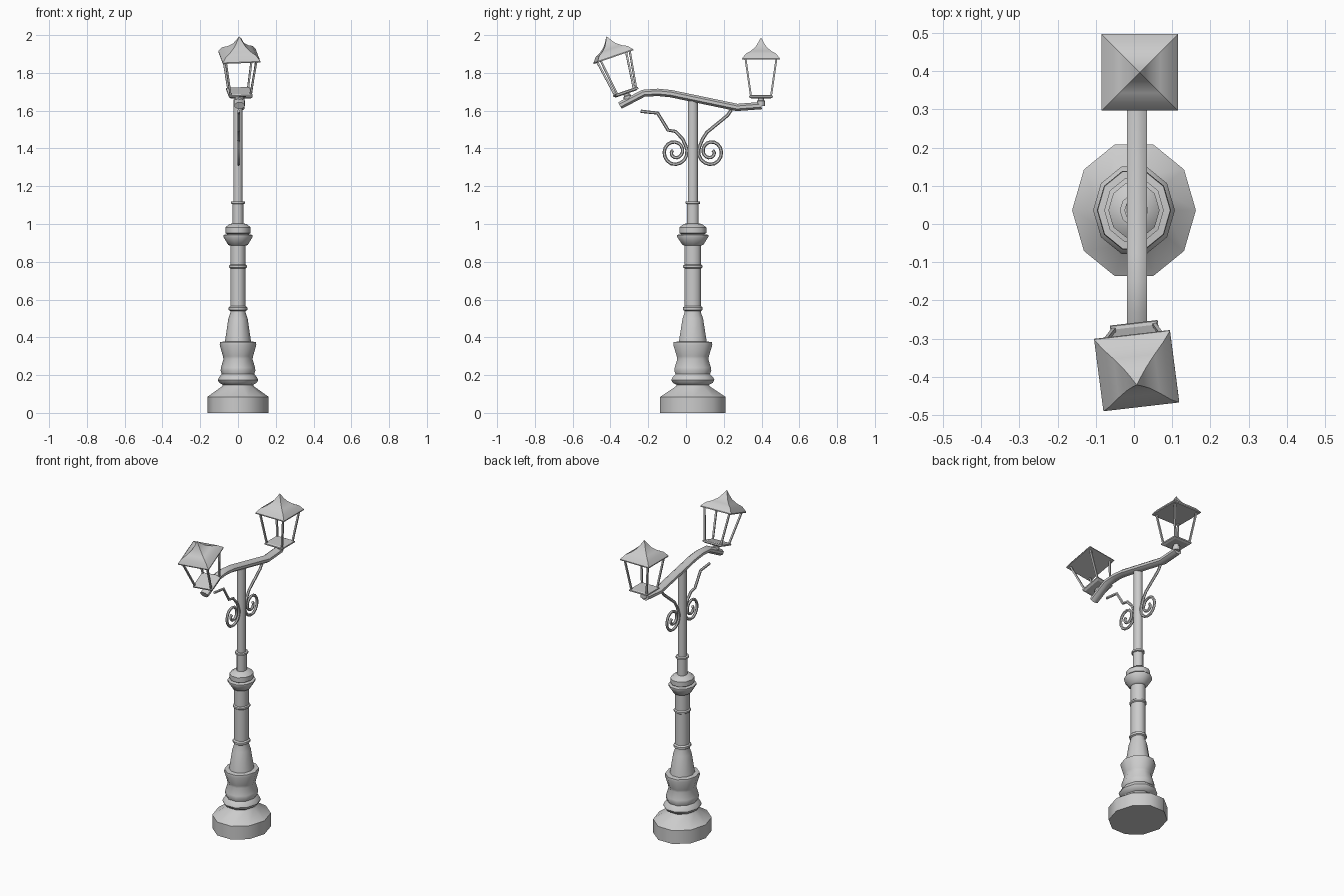
import bpy, bmesh, math
from mathutils import Vector, Matrix

if "Cube" in bpy.data.objects:
    bpy.data.objects.remove(bpy.data.objects["Cube"])

POLE_Y = 0.036


def finish(name, bm, angle=None, matrix=None):
    bmesh.ops.recalc_face_normals(bm, faces=bm.faces)
    me = bpy.data.meshes.new(name)
    bm.to_mesh(me)
    bm.free()
    ob = bpy.data.objects.new(name, me)
    bpy.context.collection.objects.link(ob)
    if matrix:
        ob.matrix_world = matrix
    if angle:
        bpy.ops.object.select_all(action='DESELECT')
        ob.select_set(True)
        bpy.context.view_layer.objects.active = ob
        bpy.ops.object.shade_smooth_by_angle(angle=math.radians(angle))
    return ob


def skin(bm, rings):
    """Join rings of points with quads and cap both ends."""
    vr = [[bm.verts.new(p) for p in r] for r in rings]
    n = len(vr[0])
    for a, b in zip(vr, vr[1:]):
        for i in range(n):
            j = (i + 1) % n
            bm.faces.new((a[i], a[j], b[j], b[i]))
    bm.faces.new(vr[0][::-1])
    bm.faces.new(vr[-1])


def lathe(profile, sides, phase=0.0, sy=1.0, scale=1.0):
    rings = []
    for r, z in profile:
        rings.append([(r * scale * math.cos(phase + 2 * math.pi * i / sides),
                       r * scale * sy * math.sin(phase + 2 * math.pi * i / sides), z)
                      for i in range(sides)])
    return rings


def square(profile):
    # half-width profile turned into a four-sided solid
    return lathe(profile, 4, math.pi / 4, 1, math.sqrt(2))


def sweep(name, path, rx, rn, sides, x=0.0, angle=40):
    """Tube along a (y, z) path."""
    pts = [Vector(p) for p in path]
    rings = []
    for k, p in enumerate(pts):
        d = (pts[min(k + 1, len(pts) - 1)] - pts[max(k - 1, 0)]).normalized()
        nrm = Vector((-d.y, d.x))
        ring = []
        for i in range(sides):
            a = 2 * math.pi * (i + 0.5) / sides
            q = p + nrm * rn * math.sin(a)
            ring.append((x + rx * math.cos(a), q.x, q.y))
        rings.append(ring)
    bm = bmesh.new()
    skin(bm, rings)
    return finish(name, bm, angle)


# Turned post: ten-sided, slightly deeper than wide
post = [(.162, 0), (.162, .085), (.085, .14), (.08, .148), (.1, .16), (.107, .175),
        (.1, .19), (.086, .205), (.092, .225), (.09, .24), (.077, .285), (.08, .3),
        (.097, .36), (.095, .375), (.069, .378), (.051, .5), (.041, .53), (.041, .54),
        (.049, .545), (.049, .558), (.041, .565), (.041, .765), (.048, .77),
        (.048, .78), (.041, .785), (.041, .885), (.052, .89), (.078, .932),
        (.078, .942), (.058, .946), (.067, .952), (.067, .982), (.045, 1.0),
        (.029, 1.003), (.029, 1.105), (.037, 1.108), (.037, 1.118), (.025, 1.12),
        (.025, 1.66)]
bm = bmesh.new()
skin(bm, lathe(post, 10, 0, 1.12))
finish("post", bm, 40, Matrix.Translation((0, POLE_Y, 0)))

# Bent cross arm
sweep("cross_arm", [(-.35, 1.627), (-.225, 1.692), (-.15, 1.697), (-.08, 1.69),
                    (.27, 1.617), (.4, 1.627)], .028, .021, 8, x=.008)


# Scroll brackets: a spiral that runs out into a stem
def scroll(name, side, stem):
    cy, cz = POLE_Y + side * .094, 1.383
    path = list(stem)
    for k in range(27):
        t = k / 26
        a = math.radians(150 + 600 * t)
        r = .064 * (1 - t) ** .8 + .012
        r = min(r, .064)
        path.append((cy + side * r * math.cos(a), cz + r * 1.05 * math.sin(a)))
    sweep(name, path, .008, .009, 6, x=.003)


scroll("scroll_back", 1, [(.24, 1.605), (.22, 1.575), (.165, 1.53), (.11, 1.485), (.088, 1.45)])
scroll("scroll_front", -1, [(-.24, 1.597), (-.15, 1.587), (-.095, 1.497), (-.055, 1.49),
                            (-.018, 1.45)])


# Lanterns: stem, tray, four corner rods and a concave hipped roof
def lantern(label, matrix):
    bm = bmesh.new()
    skin(bm, lathe([(.022, -.015), (.022, .012), (.016, .015), (.016, .03)], 8))
    finish("lantern_stem_" + label, bm, 50, matrix)

    bm = bmesh.new()
    skin(bm, square([(.05, .024), (.063, .03), (.063, .038), (.055, .042)]))
    finish("lantern_tray_" + label, bm, None, matrix)

    bm = bmesh.new()
    for sx in (-1, 1):
        for sy in (-1, 1):
            rings = []
            for h, z in ((.053, .036), (.082, .236)):
                rings.append([(sx * h + dx * .005, sy * h + dy * .005, z)
                              for dx, dy in ((-1, -1), (1, -1), (1, 1), (-1, 1))])
            skin(bm, rings)
    finish("lantern_rods_" + label, bm, None, matrix)

    bm = bmesh.new()
    skin(bm, square([(.1, .23), (.1, .236), (.08, .262), (.054, .276), (.03, .297),
                     (.014, .322), (.001, .346)]))
    finish("lantern_roof_" + label, bm, 35, matrix)


lantern("back", Matrix.Translation((.015, .397, 1.64)))
lantern("front", Matrix.Translation((.007, -.308, 1.666))
        @ Matrix.Rotation(math.radians(19), 4, 'X')
        @ Matrix.Rotation(math.radians(7), 4, 'Z'))
